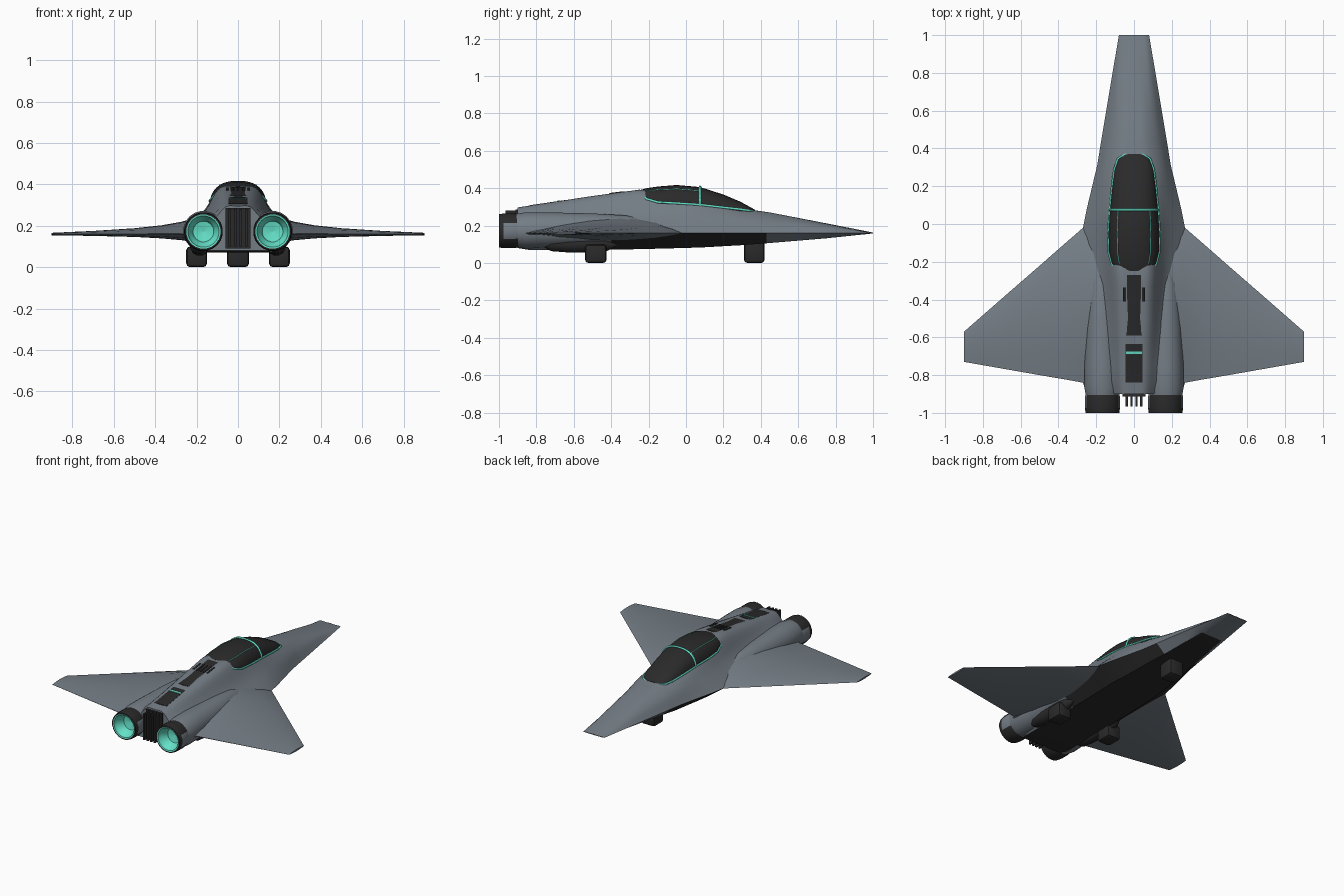
import bpy, bmesh, math
from mathutils import Vector

if "Cube" in bpy.data.objects:
    bpy.data.objects.remove(bpy.data.objects["Cube"])


def mat(name, rgb):
    m = bpy.data.materials.new(name)
    m.diffuse_color = (*rgb, 1)
    m.use_nodes = True
    m.node_tree.nodes["Principled BSDF"].inputs["Base Color"].default_value = m.diffuse_color
    return m


GREY = mat("hull grey", (0.175, 0.205, 0.235))
DARK = mat("dark trim", (0.023, 0.023, 0.024))
TEAL = mat("teal glow", (0.13, 0.75, 0.58))


def finish(name, bm, mats, rule=None, angle=35):
    bmesh.ops.recalc_face_normals(bm, faces=bm.faces)
    me = bpy.data.meshes.new(name)
    bm.to_mesh(me)
    bm.free()
    for m in mats:
        me.materials.append(m)
    if rule:
        for p in me.polygons:
            p.material_index = rule(p.center, p.normal)
    ob = bpy.data.objects.new(name, me)
    bpy.context.collection.objects.link(ob)
    bpy.ops.object.select_all(action='DESELECT')
    ob.select_set(True)
    bpy.context.view_layer.objects.active = ob
    bpy.ops.object.shade_smooth_by_angle(angle=math.radians(angle))
    return ob


def loft(name, rings, mats, rule=None, caps=True, angle=35):
    bm = bmesh.new()
    vs = [[bm.verts.new(p) for p in r] for r in rings]
    n = len(rings[0])
    for a, b in zip(vs, vs[1:]):
        for i in range(n):
            j = (i + 1) % n
            bm.faces.new((a[i], a[j], b[j], b[i]))
    if caps:
        bm.faces.new(vs[0])
        bm.faces.new(vs[-1])
    return finish(name, bm, mats, rule, angle)


def box(name, lo, hi, m, bevel=0.0):
    bm = bmesh.new()
    bmesh.ops.create_cube(bm, size=1)
    for v in bm.verts:
        v.co = [(a + b) / 2 + c * (b - a) for a, b, c in zip(lo, hi, v.co)]
    if bevel:
        bmesh.ops.bevel(bm, geom=bm.edges[:], offset=bevel, segments=2, affect='EDGES', profile=0.5)
    return finish(name, bm, [m])


def tube(name, pts, r, m):
    c = bpy.data.curves.new(name, 'CURVE')
    c.dimensions = '3D'
    c.bevel_depth = r
    c.bevel_resolution = 1
    s = c.splines.new('POLY')
    s.points.add(len(pts) - 1)
    for p, q in zip(s.points, pts):
        p.co = (*q, 1)
    c.materials.append(m)
    ob = bpy.data.objects.new(name, c)
    bpy.context.collection.objects.link(ob)


def catmull(pts, steps):
    p = [2 * pts[0] - pts[1]] + pts + [2 * pts[-1] - pts[-2]]
    out = []
    for i in range(1, len(p) - 2):
        a, b, c, d = p[i - 1:i + 3]
        for k in range(steps):
            t = k / steps
            out.append(0.5 * (2 * b + (c - a) * t + (2 * a - 5 * b + 4 * c - d) * t * t
                              + (3 * b - a - 3 * c + d) * t ** 3))
    return out + [pts[-1]]


# Fuselage: y, top half-width, top z, shoulder half-width, shoulder z, chine, belly half-width, belly z
SECT = [(1.0, .03, .163, .06, .162, .08, .06, .158), (.75, .05, .212, .09, .195, .122, .08, .132),
        (.45, .06, .270, .125, .225, .172, .11, .107), (.31, .08, .290, .15, .24, .195, .13, .096),
        (.08, .10, .340, .17, .26, .25, .15, .083), (-.02, .10, .36, .175, .26, .27, .16, .08),
        (-.25, .09, .388, .165, .26, .27, .16, .074), (-.5, .08, .355, .155, .25, .27, .16, .07),
        (-.84, .065, .305, .14, .24, .27, .16, .07), (-.9, .06, .295, .13, .22, .25, .15, .08)]


def section(y):
    for a, b in zip(SECT, SECT[1:]):
        if b[0] <= y <= a[0]:
            t = (a[0] - y) / (a[0] - b[0])
            return [p + (q - p) * t for p, q in zip(a, b)]


def hull_ring(y):
    _, wt, zt, ws, zs, we, wb, zb = section(y)
    upper = catmull([Vector((0, zt)), Vector((wt, zt - .07 * wt)), Vector((ws, zs)), Vector((we, .16))], 4)
    half = upper + [Vector((wb, zb)), Vector((wb * .5, zb))]
    right = [(p.x, y, p.y) for p in half]
    return right + [(0, y, zb)] + [(-x, yy, z) for x, yy, z in reversed(right[1:])]


def hull_rule(c, n):
    if n.z < -.9 and c.y < .75:
        return 1
    return 1 if n.z < -.1 and -.4 < c.y < .43 else 0


ys = sorted({s[0] for s in SECT} | {.9, .6, .43, .2, -.1, -.17, -.33, -.4, -.65, -.75}, reverse=True)
loft("fuselage", [hull_ring(y) for y in ys], [GREY, DARK], hull_rule)

# Wings: x, leading y, trailing y, upper bulge, lower bulge
WING = [(.14, -.0, -.86, .10, .05), (.2, -.01, -.85, .083, .042), (.27, -.02, -.84, .06, .03),
        (.37, -.107, -.822, .042, .021), (.5, -.221, -.80, .028, .014), (.7, -.395, -.765, .015, .009),
        (.9, -.57, -.73, .006, .006)]
CHORD = [(0, 0), (.06, .3), (.18, .7), (.4, 1), (.6, .93), (.8, .6), (1, .04)]


def wing_ring(s, x, le, te, up, lo):
    top = [(s * x, le + (te - le) * f, .16 + up * h) for f, h in CHORD]
    low = [(s * x, le + (te - le) * f, .16 - lo * h) for f, h in reversed(CHORD[1:])]
    return top + low


def circle(cx, y, cz, r, n=20):
    return [(cx + r * math.cos(2 * math.pi * (i + .5) / n), y, cz + r * math.sin(2 * math.pi * (i + .5) / n))
            for i in range(n)]


for s, side in ((1, "right"), (-1, "left")):
    loft(f"{side}_wing", [wing_ring(s, *w) for w in WING], [GREY])
    # Engine housing, nozzle shell and glowing bowl
    cx = s * .167
    loft(f"{side}_engine_housing", [circle(cx, y, z, r) for y, z, r in
         ((-.18, .19, .03), (-.32, .185, .07), (-.5, .18, .086), (-.75, .176, .096), (-.86, .174, .098),
          (-.905, .174, .09))], [GREY])
    loft(f"{side}_nozzle", [circle(cx, y, .172, r) for y, r in
         ((-.89, .088), (-.915, .094), (-.975, .094), (-1.0, .09), (-1.0, .083))],
         [DARK, GREY], lambda c, n: 1 if abs(n.z) < .45 and n.y > -.5 and c.y > -.985 else 0, caps=False)
    bowl = [(-1.0, .083), (-.998, .076), (-.975, .07), (-.965, .06), (-.93, .05), (-.92, .001)]
    bowl = loft(f"{side}_engine_glow", [circle(cx, y, .172, r) for y, r in bowl], [TEAL], caps=False)
    bowl.data.flip_normals() if bowl.data.polygons[-1].normal.y > 0 else None
    # Rear foot and its belly fairing
    box(f"{side}_rear_foot", (s * .2 - .05, -.54, 0), (s * .2 + .05, -.425, .1), DARK, .018)
    loft(f"{side}_belly_fairing", [circle(s * .185, y, .10, r, 12) for y, r in
         ((-.78, .005), (-.72, .038), (-.62, .046), (-.5, .046), (-.42, .036), (-.36, .005))], [DARK])

box("front_foot", (-.053, .31, 0), (.053, .42, .12), DARK, .018)

# Canopy: y, half-width, base z, top z
CAN = [(.37, .045, .272, .284), (.345, .085, .27, .298), (.29, .105, .27, .328), (.2, .117, .27, .366),
       (.075, .13, .275, .406), (-.05, .138, .282, .417), (-.15, .135, .292, .409), (-.21, .12, .32, .4),
       (-.25, .08, .365, .389)]


def arch(c, t, off=0.0):
    y, w, zb, zt = c
    e = 2 / 2.5
    co, si = math.cos(t), math.sin(t)
    return (math.copysign(abs(co) ** e, co) * (w + off), y, zb + (zt - zb + off) * abs(si) ** e)


N = 16
loft("canopy", [[arch(c, math.pi * i / N) for i in range(N + 1)] for c in CAN], [DARK])

# Teal canopy frame
side_line = [arch(c, .2, .001) for c in CAN]
tube("canopy_outline", side_line + [(-x, y, z) for x, y, z in reversed(side_line)] + side_line[:1], .006, TEAL)
tube("canopy_arch", [arch(CAN[4], math.pi * i / N, .001) for i in range(N + 1)], .007, TEAL)
for s, side in ((1, "right"), (-1, "left")):
    rail = [arch(c, .95, -.001) for c in CAN[4:8]]
    tube(f"{side}_canopy_rail", [(s * x, y, z) for x, y, z in rail], .003, TEAL)


# Spine panels following the hull top
def spine_plate(name, y0, y1, w, m, lift=.003, x=0):
    rings = []
    for y in (y0, y1):
        z = section(y)[2] + lift
        rings.append([(x - w, y, z - .009), (x + w, y, z - .009), (x + w, y, z - .001), (x + w * .8, y, z),
                      (x - w * .8, y, z), (x - w, y, z - .001)])
    loft(name, rings, [m])


spine_plate("spine_vent_front", -.27, -.335, .068, DARK)
spine_plate("spine_vent_middle", -.335, -.59, .046, DARK)
spine_plate("spine_vent_rear", -.635, -.84, .046, DARK)
spine_plate("spine_light", -.675, -.687, .042, TEAL, .006)
for i in range(5):
    spine_plate(f"spine_slat_{i + 1}", -.335, -.41, .006, DARK, .007, (i - 2) * .026)

# Tail grille between the engines
box("tail_grille", (-.06, -.912, .09), (.06, -.88, .285), DARK)
for i in range(4):
    x = (i - 1.5) * .026
    box(f"tail_fin_{i + 1}", (x - .006, -.965, .1), (x + .006, -.89, .28), DARK)
